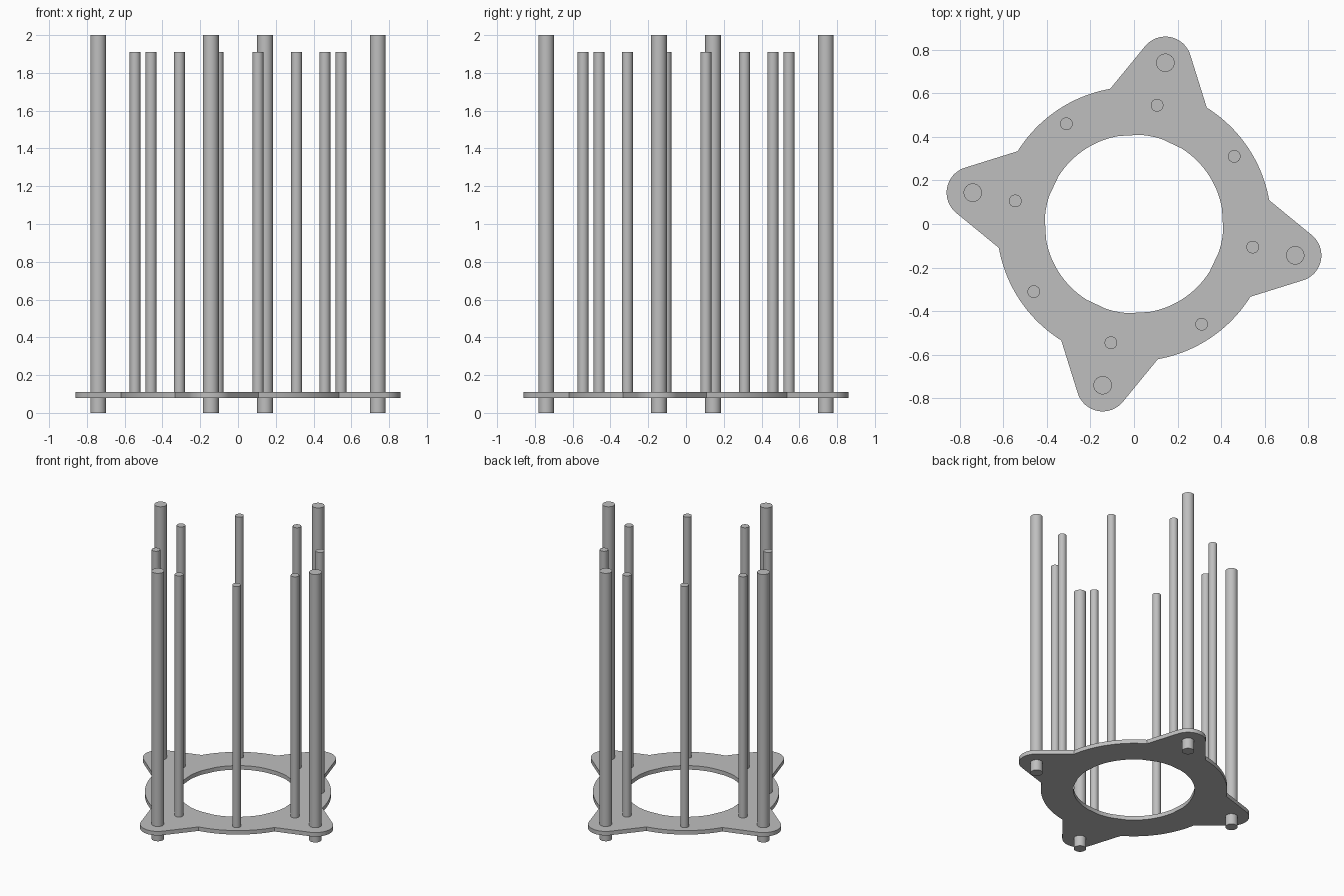
import bpy, bmesh
from math import sin, cos, pi, radians, atan2, acos, hypot

cube = bpy.data.objects.get("Cube")
if cube:
    bpy.data.objects.remove(cube, do_unlink=True)

TILT = radians(79)            # direction of the first ear
RING_R, HOLE_R = 0.63, 0.41
EAR_DIST, EAR_R = 0.754, 0.12
PLATE_Z, PLATE_TOP = 0.08, 0.11

grey = bpy.data.materials.new("grey metal")
grey.use_nodes = True
colour = (0.52, 0.52, 0.52, 1)
grey.diffuse_color = colour
grey.node_tree.nodes["Principled BSDF"].inputs["Base Color"].default_value = colour


def finish(obj):
    obj.data.materials.append(grey)
    bpy.ops.object.select_all(action='DESELECT')
    obj.select_set(True)
    bpy.context.view_layer.objects.active = obj
    bpy.ops.object.shade_smooth_by_angle(angle=radians(30))


def rod(name, dist, angle, radius, z0, z1):
    bpy.ops.mesh.primitive_cylinder_add(
        vertices=32, radius=radius, depth=z1 - z0,
        location=(dist * cos(angle), dist * sin(angle), (z0 + z1) / 2))
    obj = bpy.context.object
    obj.name = name
    finish(obj)


def outline():
    """Ring edge with four rounded ears joined by straight tangents."""
    half = radians(21)
    dx, dy = RING_R * cos(half) - EAR_DIST, RING_R * sin(half)
    cap = atan2(dy, dx) - acos(EAR_R / hypot(dx, dy))
    points = []
    for k in range(4):
        a = TILT + k * pi / 2
        # rounded tip of the ear
        for i in range(25):
            t = -cap + 2 * cap * i / 24
            x, y = EAR_DIST + EAR_R * cos(t), EAR_R * sin(t)
            points.append((x * cos(a) - y * sin(a), x * sin(a) + y * cos(a)))
        # ring arc up to the next ear
        for i in range(21):
            t = a + half + (pi / 2 - 2 * half) * i / 20
            points.append((RING_R * cos(t), RING_R * sin(t)))
    return points


# Base plate: flat ring with ears, extruded upwards
bm = bmesh.new()
outer, inner = [], []
for x, y in outline():
    t = atan2(y, x)
    outer.append(bm.verts.new((x, y, PLATE_Z)))
    inner.append(bm.verts.new((HOLE_R * cos(t), HOLE_R * sin(t), PLATE_Z)))
n = len(outer)
for i in range(n):
    j = (i + 1) % n
    bm.faces.new((outer[i], outer[j], inner[j], inner[i]))
result = bmesh.ops.extrude_face_region(bm, geom=bm.faces[:], use_keep_orig=True)
top = [v for v in result["geom"] if isinstance(v, bmesh.types.BMVert)]
bmesh.ops.translate(bm, verts=top, vec=(0, 0, PLATE_TOP - PLATE_Z))
bmesh.ops.recalc_face_normals(bm, faces=bm.faces[:])
mesh = bpy.data.meshes.new("base_plate")
bm.to_mesh(mesh)
bm.free()
plate = bpy.data.objects.new("base_plate", mesh)
bpy.context.collection.objects.link(plate)
finish(plate)

# Thick posts through the ears
for k in range(4):
    rod(f"corner_post_{k + 1}", EAR_DIST, TILT + k * pi / 2, 0.042, 0, 2)

# Thin rods standing on the ring
for k in range(8):
    rod(f"thin_rod_{k + 1}", 0.555, TILT + k * pi / 4, 0.029, PLATE_TOP - 0.01, 1.91)
